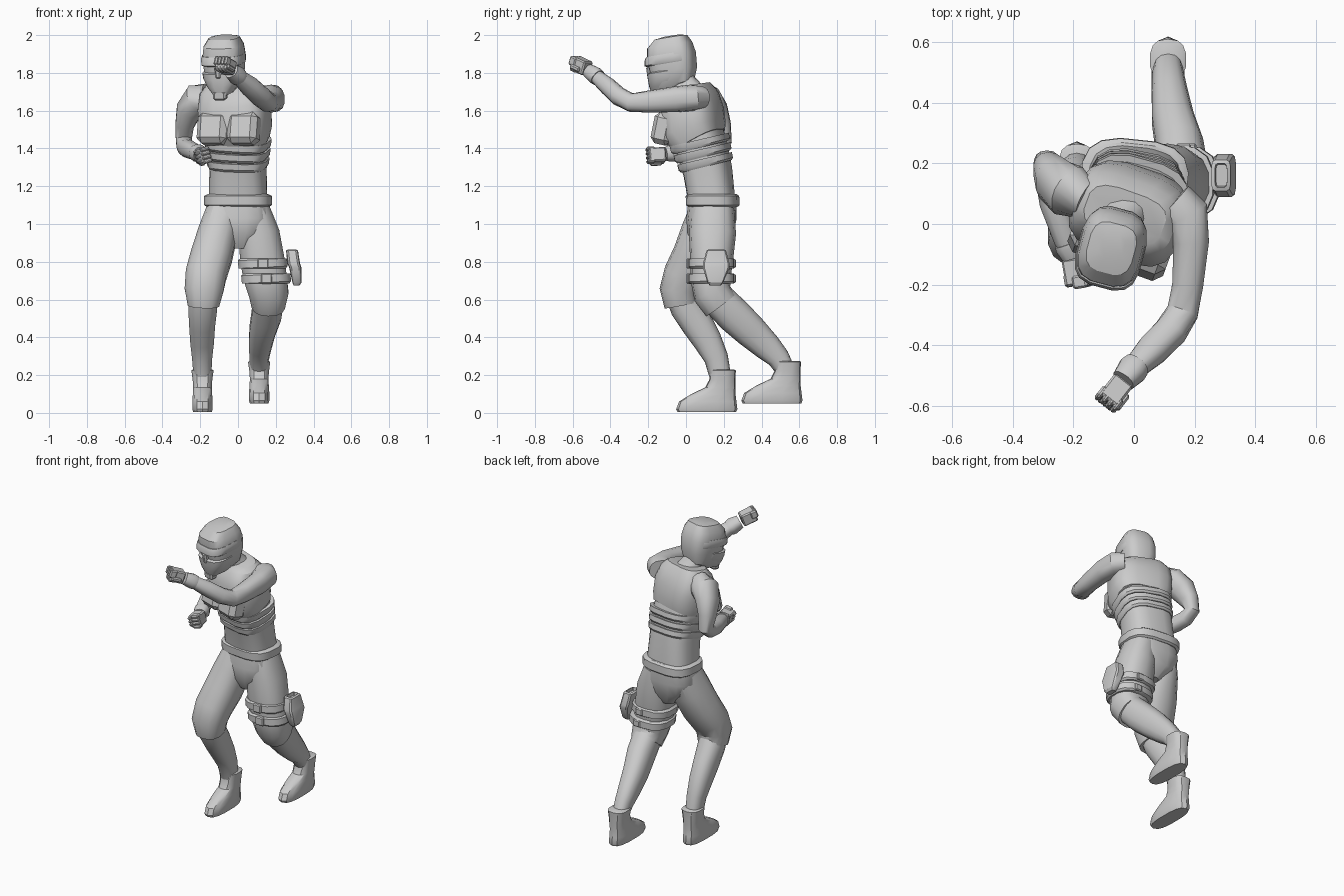
import bpy, bmesh
from math import cos, sin, pi, radians, copysign
from mathutils import Vector, Matrix, Euler


def finish(name, bm, xf=None):
    bmesh.ops.recalc_face_normals(bm, faces=bm.faces[:])
    me = bpy.data.meshes.new(name)
    bm.to_mesh(me)
    bm.free()
    ob = bpy.data.objects.new(name, me)
    bpy.context.collection.objects.link(ob)
    if xf is not None:
        ob.matrix_world = xf
    return ob


def loft(name, rings, n=14, p=2.4, flat=False, xf=None):
    """Skin superellipse rings (x, y, z, half width, half depth, yaw)."""
    bm = bmesh.new()
    c = [Vector(r[:3]) for r in rings]
    loops = []
    for i, r in enumerate(rings):
        yaw = radians(r[5]) if len(r) > 5 else 0
        side = Vector((cos(yaw), sin(yaw), 0))
        t = Vector((0, 0, 1))
        if not flat:
            t = Vector((0, 0, 0))
            if i:
                t += (c[i] - c[i - 1]).normalized()
            if i < len(c) - 1:
                t += (c[i + 1] - c[i]).normalized()
            t.normalize()
        side = (side - t * side.dot(t)).normalized()
        up = t.cross(side)
        loop = []
        for k in range(n):
            a = 2 * pi * (k + .5) / n
            u = copysign(abs(cos(a)) ** (2 / p), cos(a))
            v = copysign(abs(sin(a)) ** (2 / p), sin(a))
            loop.append(bm.verts.new(c[i] + side * u * r[3] + up * v * r[4]))
        loops.append(loop)
    for lo, hi in zip(loops, loops[1:]):
        for k in range(n):
            bm.faces.new((lo[k], lo[(k + 1) % n], hi[(k + 1) % n], hi[k]))
    bm.faces.new(loops[0])
    bm.faces.new(loops[-1])
    return finish(name, bm, xf)


def boxes(name, parts, bevel, xf):
    """One object of bevelled boxes (centre, size) in a local frame."""
    bm = bmesh.new()
    for loc, size in parts:
        bmesh.ops.create_cube(bm, size=1, matrix=Matrix.LocRotScale(Vector(loc), None, Vector(size)))
    bmesh.ops.bevel(bm, geom=bm.edges[:], offset=bevel, segments=1, affect='EDGES')
    return finish(name, bm, xf)


def frame(loc, rx=0, ry=0, rz=0):
    return Matrix.LocRotScale(Vector(loc), Euler([radians(a) for a in (rx, ry, rz)]), None)


# Torso: abdomen, ribbed bands, chest vest and pectoral plates
loft("abdomen", [(0, .14, 1.1, .155, .12, -6), (0, .115, 1.28, .148, .125, -11),
                 (0, .085, 1.4, .155, .13, -15), (-.01, .05, 1.5, .16, .13, -20)], 16, 3)
for i in range(3):
    z, y, g = 1.305 + i * .05, .108 - i * .014, i * .005
    loft(f"rib_band_{i + 1}", [(0, y, z, .152 + g, .132 + g, -12 - 2 * i),
                               (0, y - .003, z + .012, .16 + g, .142 + g, -12 - 2 * i),
                               (0, y - .01, z + .042, .162 + g, .142 + g, -12 - 2 * i)], 16, 3)
loft("chest_vest", [(0, .07, 1.44, .165, .135, -17), (-.01, .04, 1.5, .185, .157, -20),
                    (-.02, .03, 1.62, .19, .15, -20), (-.03, .035, 1.7, .172, .115, -20),
                    (-.03, .03, 1.738, .135, .08, -20)], 16, 3.2)
for side, x, y in (("left", .032, -.105), ("right", -.128, -.047)):
    boxes("pectoral_" + side, [((0, 0, 0), (.165, .115, .17))], .028, frame((x, y, 1.505), -12, 0, -20))
loft("neck", [(-.03, .03, 1.68, .085, .08), (-.055, -.02, 1.75, .065, .07), (-.065, -.05, 1.82, .06, .07)])

# Hooded head with an open eye slit between brow and face mask
head = frame((-.072, -.07, 1.842), 9, 0, -15)
loft("hood", [(0, -.05, -.14, .05, .06), (0, -.01, -.1, .085, .105), (0, 0, -.03, .1, .122),
              (0, 0, .05, .107, .127), (0, 0, .105, .1, .117), (0, .012, .145, .078, .085),
              (0, .02, .153, .04, .045)], 16, 3.2, True, head)
loft("brow_band", [(0, -.01, .01, .106, .124), (0, -.015, .016, .11, .13),
                   (0, -.012, .045, .111, .128), (0, -.008, .06, .107, .122)], 16, 3.2, True, head)
loft("face_mask", [(0, -.085, -.145, .04, .045), (0, -.05, -.1, .08, .09), (0, -.045, -.06, .1, .095),
                   (0, -.045, -.03, .104, .095), (0, -.04, -.024, .098, .085)], 16, 2.8, True, head)
boxes("nose_and_chin", [((0, -.125, -.02), (.035, .04, .07)), ((0, -.11, -.145), (.07, .05, .05))], .01, head)

# Arms: the left one punches forward, the right one is held at the ribs
loft("left_arm", [(.13, .07, 1.67, .075, .06), (.175, .03, 1.668, .075, .07), (.188, -.06, 1.66, .06, .068),
                  (.177, -.2, 1.648, .052, .058), (.16, -.29, 1.643, .053, .05), (.12, -.355, 1.675, .055, .05),
                  (.06, -.415, 1.73, .053, .047), (-.01, -.485, 1.79, .036, .036)])
loft("left_cuff", [(.01, -.465, 1.773, .045, .043), (-.005, -.48, 1.786, .05, .046),
                   (-.035, -.515, 1.81, .04, .038)])
loft("right_arm", [(-.16, .08, 1.67, .06, .075), (-.215, .11, 1.655, .085, .085), (-.262, .145, 1.6, .068, .08),
                   (-.283, .18, 1.52, .05, .06), (-.287, .2, 1.445, .043, .045), (-.28, .15, 1.41, .045, .045),
                   (-.265, .07, 1.398, .047, .047), (-.225, -.05, 1.38, .04, .042), (-.2, -.1, 1.37, .033, .035)])
loft("right_cuff", [(-.218, -.06, 1.378, .045, .045), (-.212, -.075, 1.375, .048, .046),
                    (-.2, -.11, 1.37, .037, .037)])

fist = [((0, 0, 0), (.075, .09, .075))]
fist += [((-.033 + .022 * i, -.035, .012), (.02, .045, .05)) for i in range(4)]
fist += [((-.02 + .02 * i, -.025, -.028), (.019, .045, .03)) for i in range(3)]
fist += [((.038, -.005, -.015), (.024, .065, .026))]
boxes("left_fist", fist, .007, frame((-.065, -.555, 1.838), -20, 0, -38))
boxes("right_fist", fist, .007, frame((-.188, -.155, 1.362), 5, 75, 15))

# Belt and trousers
loft("belt", [(0, .142, 1.09, .163, .127, -6), (0, .142, 1.1, .178, .138, -6),
              (0, .14, 1.148, .178, .138, -6), (0, .14, 1.158, .16, .125, -6)], 16, 3, True)
loft("hips", [(0, .14, 1.12, .163, .126, -5), (0, .135, 1.03, .178, .132, -3),
              (0, .13, .95, .14, .125), (.01, .13, .87, .05, .08)], 16, 2.8, True)
loft("right_thigh", [(-.08, .14, 1.08, .085, .115), (-.105, .1, .96, .105, .125), (-.14, .045, .83, .112, .118),
                     (-.17, -.01, .73, .11, .11), (-.18, -.04, .65, .105, .1), (-.183, -.025, .57, .085, .09)])
loft("left_thigh", [(.085, .14, 1.08, .085, .115), (.11, .14, .95, .112, .125), (.13, .135, .8, .12, .113),
                    (.148, .13, .7, .115, .105), (.163, .14, .63, .106, .102), (.16, .185, .57, .09, .098)])

# Shins
loft("right_shin", [(-.18, -.03, .63, .075, .08), (-.187, 0, .56, .078, .085), (-.19, .06, .47, .07, .085),
                    (-.19, .115, .38, .064, .076), (-.19, .16, .29, .054, .064), (-.188, .185, .18, .047, .056)])
loft("left_shin", [(.163, .15, .62, .085, .09), (.15, .255, .515, .08, .095), (.128, .345, .43, .07, .088),
                   (.117, .43, .35, .06, .075), (.112, .49, .29, .052, .06), (.112, .53, .22, .045, .05)])

# Boots: shaft running down into a long foot
for side, x, dy, dz, tilt in (("right", -.188, 0, 0, 0), ("left", .112, .345, .045, .03)):
    loft(side + "_boot", [(x, .11 + dy, .005 + dz, .05, .155), (x, .11 + dy, .02 + dz, .055, .162),
                          (x, .115 + dy, .06 + dz, .055, .152), (x, .145 + dy, .1 + dz, .052, .117),
                          (x, .182 + dy, .135 + dz, .05, .08), (x, .192 + dy, .175 + dz, .053, .069),
                          (x, .195 + dy, .225 + dz, .06, .069), (x, .195 + dy, .23 + dz, .05, .06)],
         14, 2.7, True)

# Thigh straps, buckle pouches and holster on the left leg
for i, z in enumerate((.765, .685)):
    x = .133 + i * .018
    loft(f"thigh_strap_{i + 1}", [(x, .135, z, .122, .118), (x, .135, z + .006, .133, .126),
                                  (x - .004, .135, z + .047, .133, .126), (x - .004, .135, z + .053, .12, .117)],
         14, 2.6)
    boxes(f"strap_buckle_{i + 1}", [((0, -.118, 0), (.06, .03, .055)), ((.03, .118, 0), (.05, .025, .045))],
          .006, frame((x, .135, z + .026)))
loft("holster", [(.31, .155, .675, .016, .03), (.312, .155, .69, .024, .042), (.303, .16, .77, .033, .072),
                 (.295, .16, .79, .034, .072), (.286, .16, .86, .032, .052), (.286, .16, .865, .02, .04),
                 (.288, .16, .845, .018, .036)], 12, 5, True)

# Smooth shading with crisp creases
bpy.ops.object.select_all(action='SELECT')
bpy.context.view_layer.objects.active = bpy.context.selected_objects[0]
bpy.ops.object.shade_smooth_by_angle(angle=radians(32))
